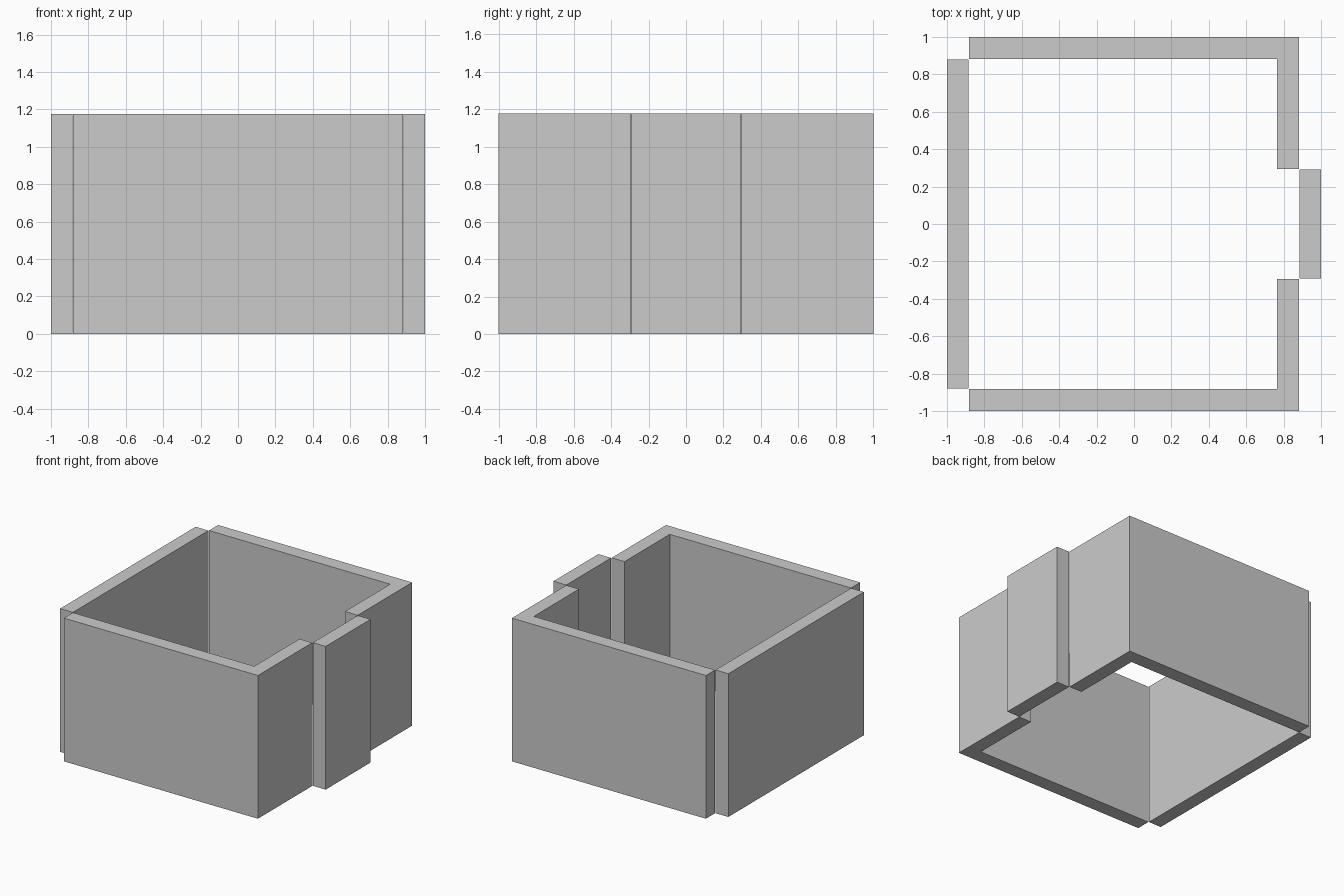
import bpy, bmesh

if "Cube" in bpy.data.objects:
    bpy.data.objects.remove(bpy.data.objects["Cube"])

HEIGHT = 1.176


def wall(name, outline):
    """Extrude a plan outline (counter-clockwise) up from the ground."""
    bm = bmesh.new()
    base = bm.faces.new([bm.verts.new((x, y, 0)) for x, y in outline])
    top = bmesh.ops.extrude_face_region(bm, geom=[base], use_keep_orig=True)
    verts = [g for g in top["geom"] if isinstance(g, bmesh.types.BMVert)]
    bmesh.ops.translate(bm, verts=verts, vec=(0, 0, HEIGHT))
    bmesh.ops.recalc_face_normals(bm, faces=bm.faces)
    mesh = bpy.data.meshes.new(name)
    bm.to_mesh(mesh)
    bm.free()
    obj = bpy.data.objects.new(name, mesh)
    bpy.context.collection.objects.link(obj)
    return obj


def rect(x0, x1, y0, y1):
    return [(x0, y0), (x1, y0), (x1, y1), (x0, y1)]


# Left wall, standing just clear of the corner walls
wall("left_wall", rect(-1, -0.884, -0.879, 0.879))

# Projecting bay on the right side
wall("right_bay", rect(0.884, 1, -0.291, 0.291))

# L-shaped corner walls at front and back
corner = [(-0.881, -1), (0.881, -1), (0.881, -0.295),
          (0.765, -0.295), (0.765, -0.882), (-0.881, -0.882)]
wall("front_corner_wall", corner)
wall("back_corner_wall", [(x, -y) for x, y in reversed(corner)])
